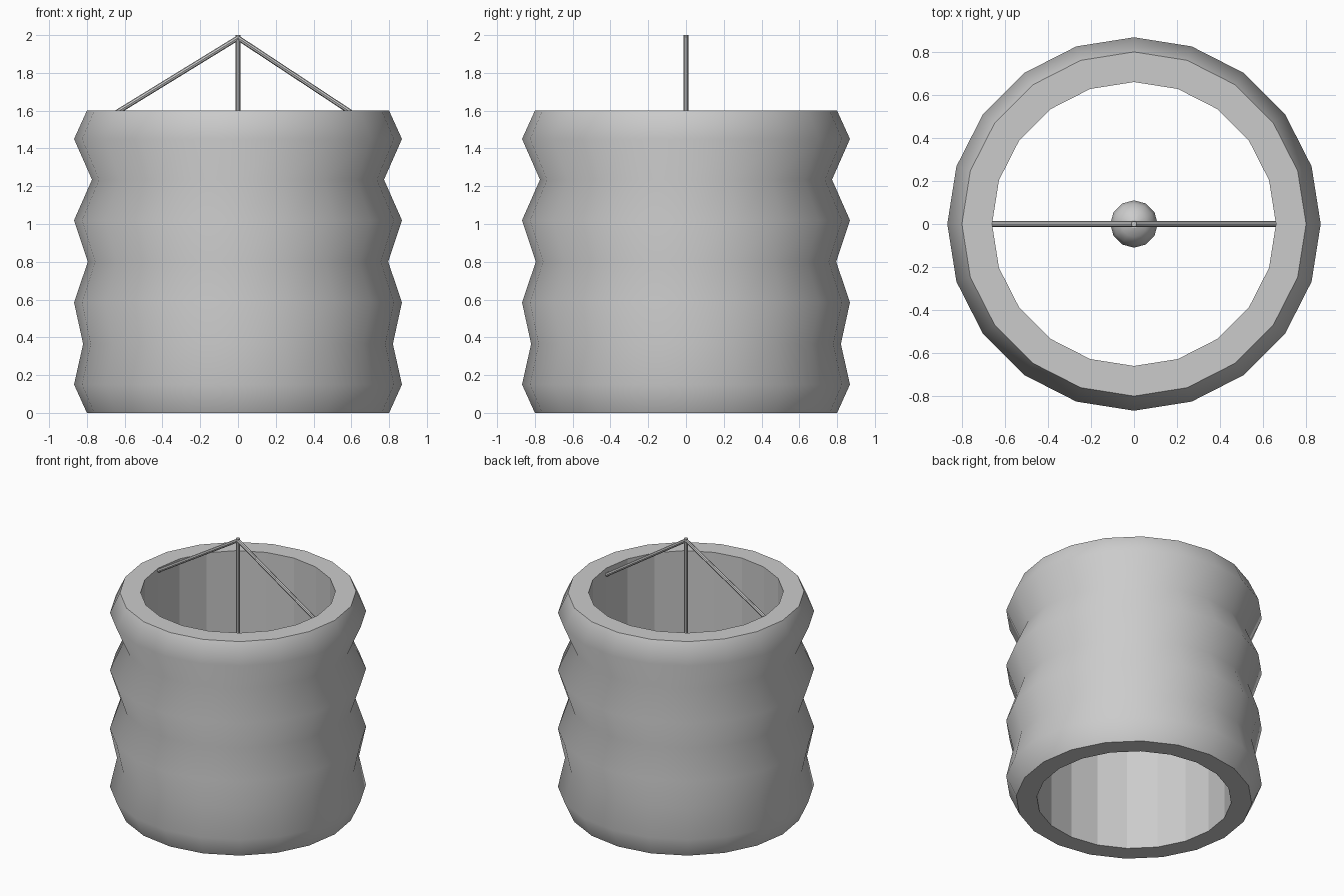
import bpy, bmesh, math
from mathutils import Vector

if "Cube" in bpy.data.objects:
    bpy.data.objects.remove(bpy.data.objects["Cube"])


def finish(name, bm):
    bmesh.ops.recalc_face_normals(bm, faces=bm.faces)
    me = bpy.data.meshes.new(name)
    bm.to_mesh(me)
    bm.free()
    ob = bpy.data.objects.new(name, me)
    bpy.context.collection.objects.link(ob)
    return ob


def lathe(name, profile, sides, closed, smooth_bands):
    """Revolve (radius, z) points round z; bands listed in smooth_bands shade smooth."""
    bm = bmesh.new()
    rings = []
    for r, z in profile:
        rings.append([bm.verts.new((r * math.cos(2 * math.pi * i / sides),
                                    r * math.sin(2 * math.pi * i / sides), z))
                      for i in range(sides)])
    n = len(rings)
    for k in range(n if closed else n - 1):
        a, b = rings[k], rings[(k + 1) % n]
        for i in range(sides):
            j = (i + 1) % sides
            f = bm.faces.new((a[i], a[j], b[j], b[i]))
            f.smooth = k in smooth_bands
    if not closed:
        bm.faces.new(rings[0][::-1])
        bm.faces.new(rings[-1])
    else:
        # rim edges stay sharp between the smooth outside and the flat ends
        for e in bm.edges:
            if len({f.smooth for f in e.link_faces}) == 2:
                e.smooth = False
    return finish(name, bm)


def rod(name, start, end, radius=0.013, sides=8):
    start, end = Vector(start), Vector(end)
    axis = end - start
    bm = bmesh.new()
    bmesh.ops.create_cone(bm, cap_ends=True, segments=sides, radius1=radius,
                          radius2=radius, depth=axis.length)
    bm.transform(axis.to_track_quat('Z', 'Y').to_matrix().to_4x4())
    bmesh.ops.translate(bm, verts=bm.verts, vec=(start + end) / 2)
    return finish(name, bm)


# Pleated shade: zigzag outside, straight faceted inside, flat rims
outer = [(0.80, 0), (0.868, 0.15), (0.82, 0.365), (0.868, 0.585), (0.795, 0.80),
         (0.868, 1.02), (0.773, 1.235), (0.868, 1.45), (0.80, 1.60)]
lathe("lamp_shade", outer + [(0.66, 1.60), (0.66, 0)], 20, True,
      set(range(len(outer) - 1)))

# Hanging wires meeting at the top
rod("left_wire", (0, 0, 1.985), (-0.66, 0, 1.58))
rod("right_wire", (0, 0, 1.985), (0.66, 0, 1.55))

# Central stem carrying the bulb
rod("stem", (0, 0, 0.9), (0, 0, 2.0))

# Light bulb
bulb = [(0.02, 0.73), (0.06, 0.745), (0.095, 0.785), (0.11, 0.84),
        (0.095, 0.895), (0.06, 0.935), (0.02, 0.95)]
lathe("bulb", bulb, 12, False, set(range(6)))
